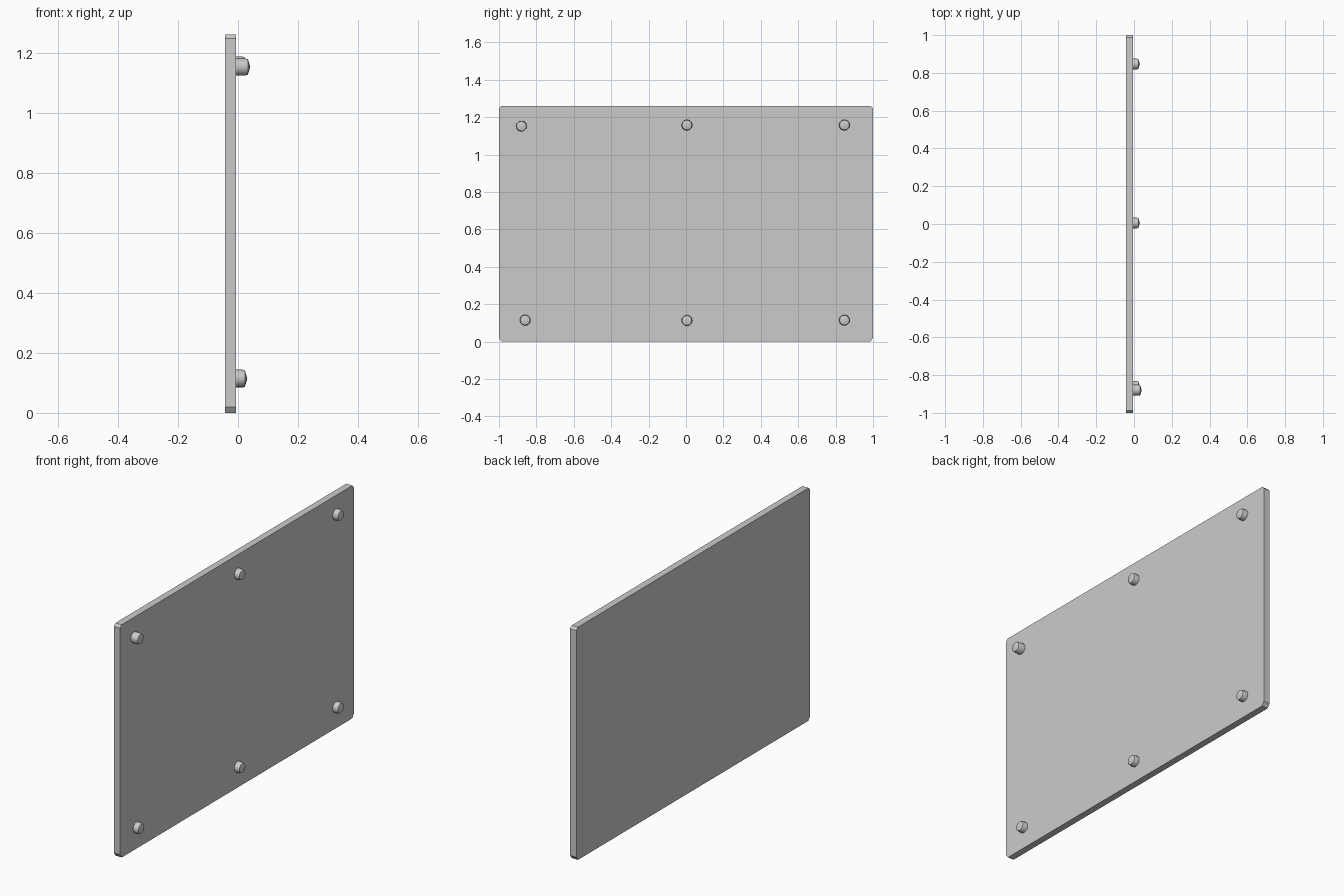
import bpy, bmesh, math

if "Cube" in bpy.data.objects:
    bpy.data.objects.remove(bpy.data.objects["Cube"])


def make_object(name, bm):
    bmesh.ops.recalc_face_normals(bm, faces=bm.faces[:])
    mesh = bpy.data.meshes.new(name)
    bm.to_mesh(mesh)
    bm.free()
    obj = bpy.data.objects.new(name, mesh)
    bpy.context.collection.objects.link(obj)
    return obj


# Flat panel: outline with clipped corners, extruded along x
HEIGHT, BACK, FACE = 1.26, -0.043, -0.006
TOP, LOW_Y, LOW_Z = 0.013, 0.015, 0.02
half = [(1 - LOW_Y, 0), (1, LOW_Z), (1, HEIGHT - TOP), (1 - TOP, HEIGHT)]
outline = half + [(-y, z) for y, z in reversed(half)]
bm = bmesh.new()
face = bm.faces.new([bm.verts.new((BACK, y, z)) for y, z in outline])
grown = bmesh.ops.extrude_face_region(bm, geom=[face], use_keep_orig=True)
for v in grown["geom"]:
    if isinstance(v, bmesh.types.BMVert):
        v.co.x = FACE
make_object("panel", bm)


# Round standoff pegs with a shallow pointed end
def peg(name, y, z, tip, sides=12):
    bm = bmesh.new()
    rings = []
    for x, r in ((FACE - 0.01, 0.029), (tip - 0.018, 0.029), (tip - 0.008, 0.026)):
        rings.append([bm.verts.new((x, y + r * math.cos(a), z + r * math.sin(a)))
                      for a in (math.tau * i / sides for i in range(sides))])
    bm.faces.new(rings[0])
    point = bm.verts.new((tip, y, z))
    for i in range(sides):
        j = (i + 1) % sides
        for a, b in zip(rings, rings[1:]):
            bm.faces.new((a[i], a[j], b[j], b[i]))
        bm.faces.new((rings[-1][i], rings[-1][j], point))
    obj = make_object(name, bm)
    for p in obj.data.polygons:
        p.use_smooth = True
    obj.data.set_sharp_from_angle(angle=math.radians(31))


for name, y, z, tip in (
    ("peg_upper_front", -0.88, 1.152, 0.041),
    ("peg_upper_middle", 0.005, 1.158, 0.031),
    ("peg_upper_back", 0.847, 1.158, 0.031),
    ("peg_lower_front", -0.86, 0.115, 0.031),
    ("peg_lower_middle", 0.005, 0.113, 0.031),
    ("peg_lower_back", 0.847, 0.115, 0.031),
):
    peg(name, y, z, tip)
